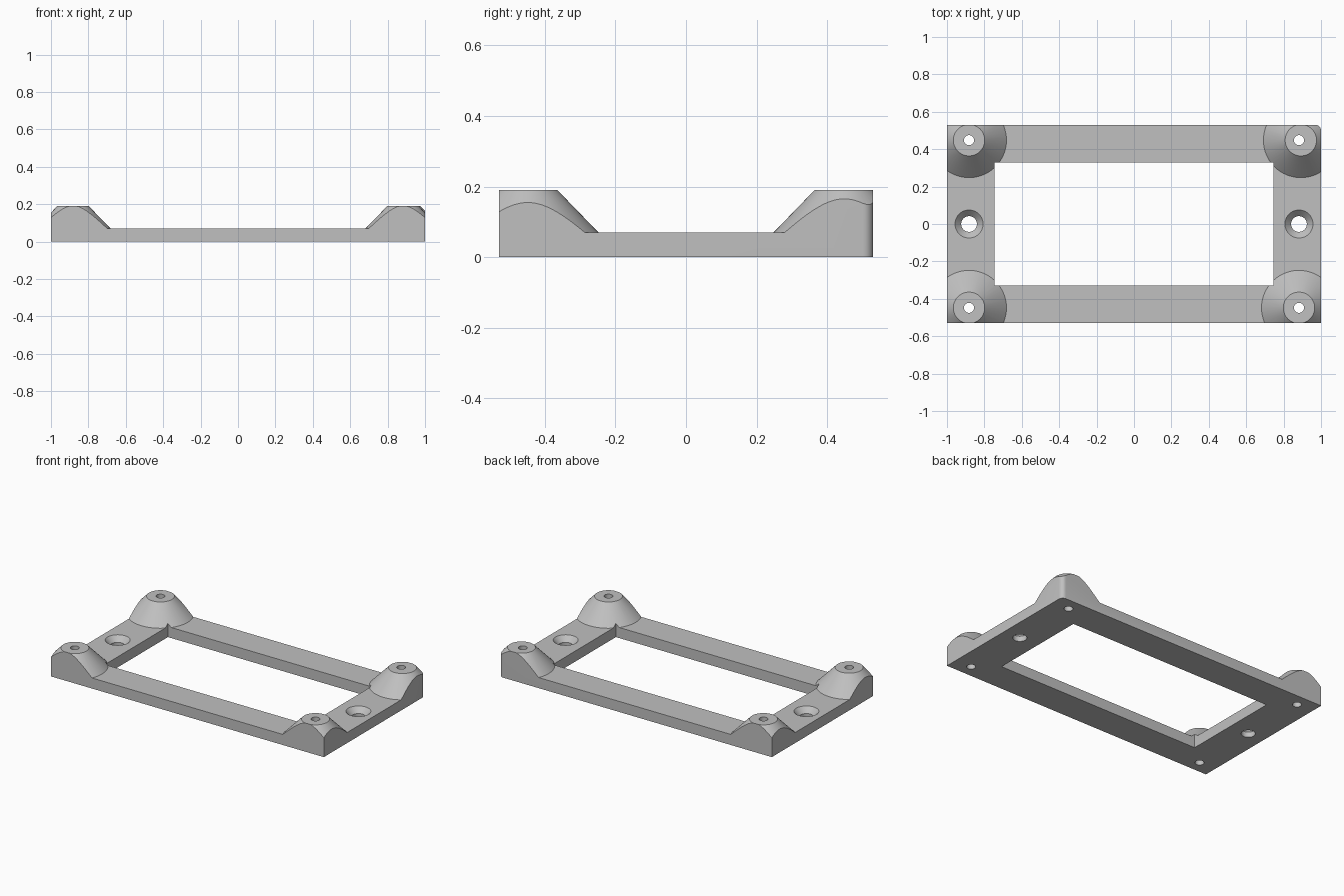
import bpy, bmesh, math
from mathutils import Matrix

if "Cube" in bpy.data.objects:
    bpy.data.objects.remove(bpy.data.objects["Cube"])

HX, HY = 1.0, 0.53          # outer half sizes
IX, IY = 0.745, 0.33        # opening half sizes
PLATE, TOP = 0.07, 0.19     # rail height, boss height
BOSSES = [(-0.882, -0.448), (0.882, -0.448), (-0.882, 0.448), (0.892, 0.448)]
SCREWS = [(-0.882, -0.448), (0.882, -0.448), (-0.882, 0.448), (0.882, 0.448)]
SIDE_HOLES = [(-0.882, 0), (0.882, 0)]


def finish(bm, name):
    bmesh.ops.recalc_face_normals(bm, faces=bm.faces)
    me = bpy.data.meshes.new(name)
    bm.to_mesh(me)
    bm.free()
    ob = bpy.data.objects.new(name, me)
    bpy.context.collection.objects.link(ob)
    return ob


def prism(bm, pts, z0, z1):
    """Extrude a flat outline between two heights."""
    face = bm.faces.new([bm.verts.new((x, y, z0)) for x, y in pts])
    ext = bmesh.ops.extrude_face_region(bm, geom=[face])
    verts = [v for v in ext["geom"] if isinstance(v, bmesh.types.BMVert)]
    bmesh.ops.translate(bm, verts=verts, vec=(0, 0, z1 - z0))


def rect(x, y):
    return [(-x, -y), (x, -y), (x, y), (-x, y)]


def turned(bm, x, y, profile, n=64):
    """Closed round solid from (radius, height) pairs, bottom to top."""
    rings = [[bm.verts.new((x + r * math.cos(2 * math.pi * i / n),
                            y + r * math.sin(2 * math.pi * i / n), z))
              for i in range(n)] for r, z in profile]
    for a, b in zip(rings, rings[1:]):
        for i in range(n):
            j = (i + 1) % n
            bm.faces.new((a[i], a[j], b[j], b[i]))
    bm.faces.new(rings[0][::-1])
    bm.faces.new(rings[-1])


def cut(ob, tool, operation):
    mod = ob.modifiers.new("cut", 'BOOLEAN')
    mod.operation, mod.solver, mod.object = operation, 'EXACT', tool
    bpy.context.view_layer.objects.active = ob
    bpy.ops.object.modifier_apply(modifier=mod.name)
    bpy.data.objects.remove(tool, do_unlink=True)


# oversized base slab, trimmed later to the frame outline
bm = bmesh.new()
prism(bm, rect(1.3, 0.8), 0, PLATE)
frame = finish(bm, "mounting_frame")

# sloped corner bosses
bm = bmesh.new()
for x, y in BOSSES:
    turned(bm, x, y, [(0.239, 0.03), (0.084, TOP)])
cut(frame, finish(bm, "corner_bosses"), 'UNION')

# outer outline with one rounded corner at the back right
R = 0.03
arc = [(HX - R + R * math.cos(a), HY - R + R * math.sin(a))
       for a in (math.pi / 2 * i / 6 for i in range(7))]
bm = bmesh.new()
prism(bm, [(-HX, -HY), (HX, -HY)] + arc + [(-HX, HY)], -0.1, 0.3)
cut(frame, finish(bm, "outline_trim"), 'INTERSECT')

# rectangular opening
bm = bmesh.new()
prism(bm, rect(IX, IY), -0.1, 0.3)
cut(frame, finish(bm, "opening_cutter"), 'DIFFERENCE')

# screw holes through the bosses and countersunk holes in the short sides
bm = bmesh.new()
for x, y in SCREWS:
    turned(bm, x, y, [(0.027, -0.1), (0.027, 0.3)], 32)
for x, y in SIDE_HOLES:
    turned(bm, x, y, [(0.042, -0.1), (0.042, 0.035), (0.075, PLATE), (0.075, 0.3)], 48)
cut(frame, finish(bm, "hole_cutters"), 'DIFFERENCE')

# single grey colour
mat = bpy.data.materials.new("grey")
mat.diffuse_color = (0.53, 0.53, 0.53, 1)
mat.use_nodes = True
mat.node_tree.nodes["Principled BSDF"].inputs["Base Color"].default_value = mat.diffuse_color
frame.data.materials.clear()
frame.data.materials.append(mat)
for p in frame.data.polygons:
    p.material_index = 0

bpy.ops.object.select_all(action='DESELECT')
frame.select_set(True)
bpy.context.view_layer.objects.active = frame
bpy.ops.object.shade_smooth_by_angle(angle=math.radians(25))
